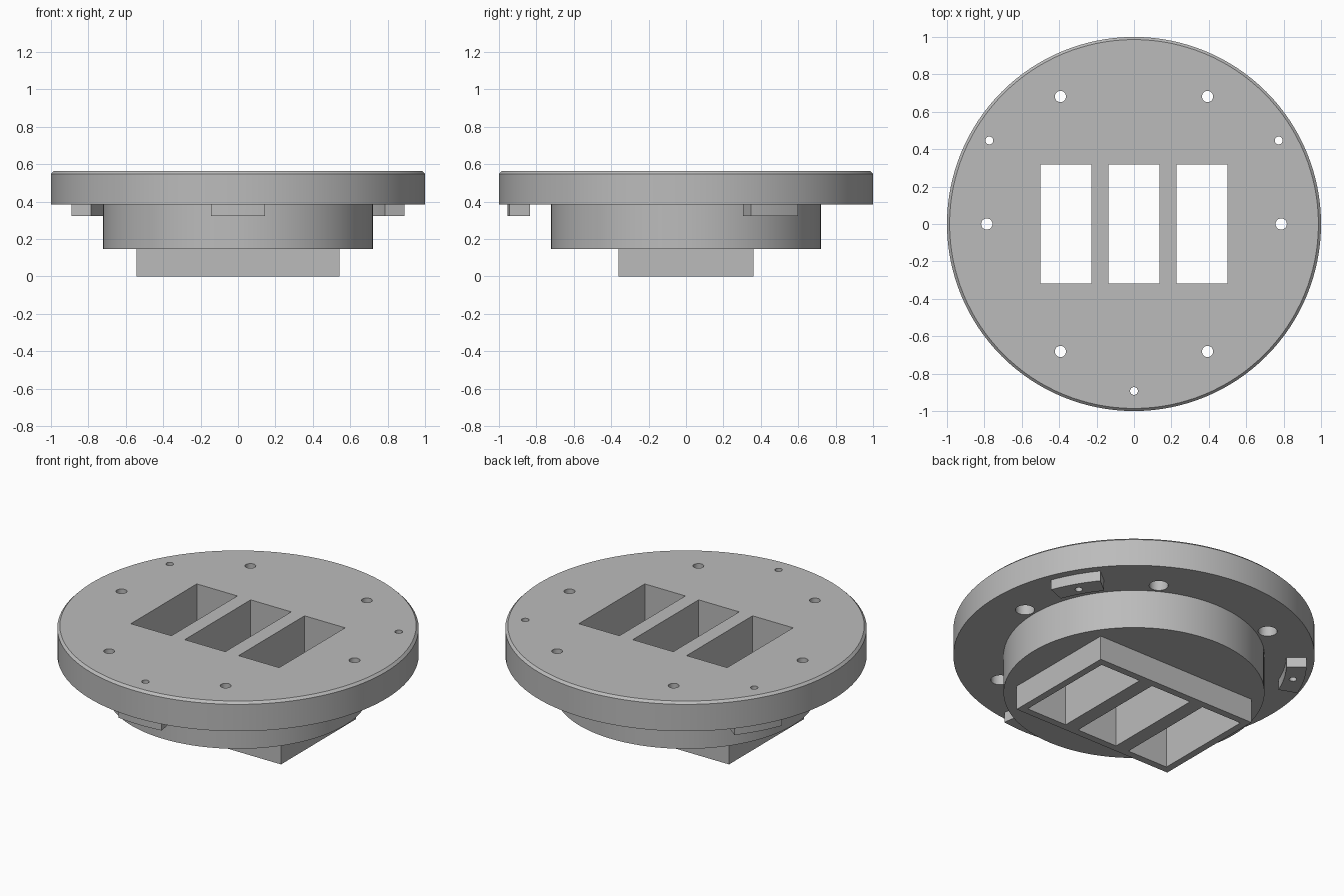
import bpy
import bmesh
from math import sin, cos, radians, asin, pi

cube = bpy.data.objects.get("Cube")
if cube:
    bpy.data.objects.remove(cube, do_unlink=True)

grey = bpy.data.materials.new("plain grey")
grey.use_nodes = True
colour = (0.5, 0.5, 0.5, 1)
grey.diffuse_color = colour
grey.node_tree.nodes["Principled BSDF"].inputs["Base Color"].default_value = colour


def make(name, bm):
    bmesh.ops.recalc_face_normals(bm, faces=bm.faces)
    mesh = bpy.data.meshes.new(name)
    bm.to_mesh(mesh)
    bm.free()
    mesh.materials.append(grey)
    ob = bpy.data.objects.new(name, mesh)
    bpy.context.collection.objects.link(ob)
    return ob


def prism(name, outline, z0, z1):
    """Extrude a flat outline from z0 up to z1."""
    bm = bmesh.new()
    face = bm.faces.new([bm.verts.new((x, y, z0)) for x, y in outline])
    top = bmesh.ops.extrude_face_region(bm, geom=[face])["geom"]
    bmesh.ops.translate(bm, vec=(0, 0, z1 - z0),
                        verts=[v for v in top if isinstance(v, bmesh.types.BMVert)])
    return make(name, bm)


def box(name, x, hx, hy, z0, z1):
    return prism(name, [(x - hx, -hy), (x + hx, -hy), (x + hx, hy), (x - hx, hy)], z0, z1)


def arc(r, a0, a1, n):
    return [(r * cos(a0 + (a1 - a0) * i / n), r * sin(a0 + (a1 - a0) * i / n))
            for i in range(n + 1)]


def disc(name, r, z0, z1, n, x=0, y=0):
    return prism(name, [(x + px, y + py) for px, py in arc(r, 0, 2 * pi, n)[:-1]], z0, z1)


def lathe(name, profile, n):
    """Turn a radius/height profile about z, capped at both ends."""
    bm = bmesh.new()
    rings = [[bm.verts.new((x, y, z)) for x, y in arc(r, 0, 2 * pi, n)[:-1]]
             for r, z in profile]
    for low, high in zip(rings, rings[1:]):
        for i in range(n):
            j = (i + 1) % n
            bm.faces.new((low[i], low[j], high[j], high[i]))
    bm.faces.new(rings[0])
    bm.faces.new(rings[-1])
    return make(name, bm)


def combine(target, tool, operation):
    mod = target.modifiers.new("join", "BOOLEAN")
    mod.operation, mod.solver, mod.object = operation, "EXACT", tool
    bpy.context.view_layer.objects.active = target
    bpy.ops.object.modifier_apply(modifier=mod.name)
    bpy.data.objects.remove(tool, do_unlink=True)


# Round flange with chamfered rim and narrower shoulder below
body = lathe("flange_body", [(0.722, 0.148), (0.722, 0.385), (1, 0.385),
                             (1, 0.549), (0.986, 0.563)], 128)

# Rectangular spigot under the shoulder
combine(body, box("spigot", 0, 0.544, 0.362, 0, 0.25), "UNION")

# Three curved tabs under the flange, each with a small through hole
half = asin(0.145 / 0.955)
for deg in (30, 150, 270):
    a = radians(deg)
    outline = arc(0.955, a - half, a + half, 12) + arc(0.843, a + half, a - half, 12)
    combine(body, prism("tab", outline, 0.323, 0.45), "UNION")
    combine(body, disc("tab_hole", 0.021, 0.2, 0.7, 24,
                       0.893 * cos(a), 0.893 * sin(a)), "DIFFERENCE")

# Six screw holes, counterbored from below
for k in range(6):
    a = radians(60 * k)
    x, y = 0.787 * cos(a), 0.787 * sin(a)
    combine(body, disc("screw_hole", 0.03, 0.2, 0.7, 32, x, y), "DIFFERENCE")
    combine(body, disc("counterbore", 0.053, 0.2, 0.485, 32, x, y), "DIFFERENCE")

# Three rectangular openings right through
for x in (-0.364, 0, 0.364):
    combine(body, box("opening", x, 0.137, 0.318, -0.2, 0.8), "DIFFERENCE")

bpy.ops.object.select_all(action="DESELECT")
body.select_set(True)
bpy.context.view_layer.objects.active = body
bpy.ops.object.shade_smooth_by_angle(angle=radians(30))
